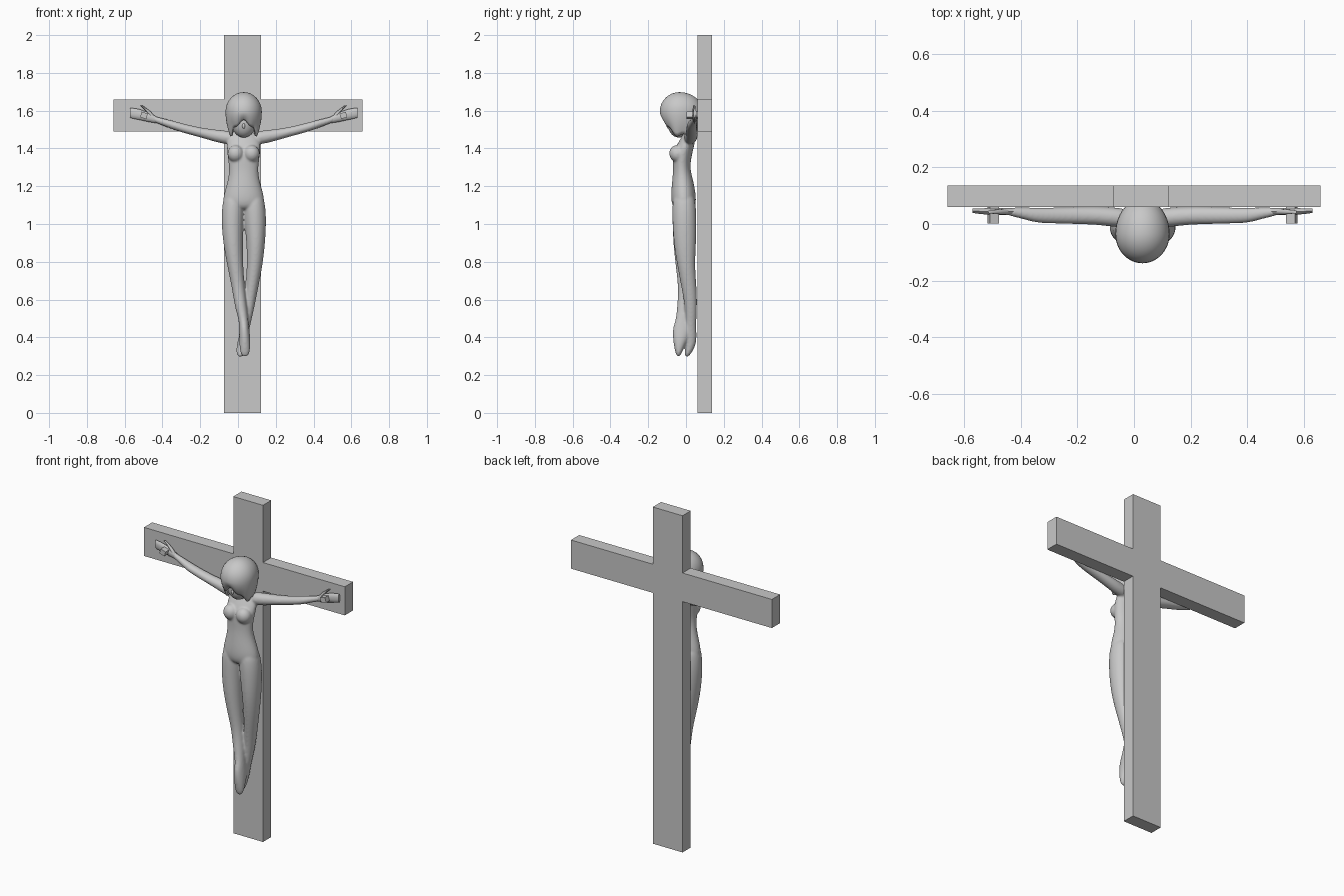
import bpy, bmesh, math
from mathutils import Matrix, Vector

cube = bpy.data.objects.get("Cube")
if cube:
    bpy.data.objects.remove(cube)

CX = 0.03  # centre line of the figure

grey = bpy.data.materials.new("light stone grey")
grey.use_nodes = True
colour = (0.58, 0.58, 0.58, 1)
grey.diffuse_color = colour
grey.node_tree.nodes["Principled BSDF"].inputs["Base Color"].default_value = colour


def finish(name, bm, smooth=True):
    bmesh.ops.recalc_face_normals(bm, faces=bm.faces)
    for f in bm.faces:
        f.smooth = smooth
    mesh = bpy.data.meshes.new(name)
    bm.to_mesh(mesh)
    bm.free()
    mesh.materials.append(grey)
    ob = bpy.data.objects.new(name, mesh)
    bpy.context.collection.objects.link(ob)
    return ob


def loft(bm, sections, axis="z", n=16):
    """Closed tube through (x, y, z, r, ry) ellipses lying across one axis."""
    rings = []
    for x, y, z, r, ry in sections:
        ring = []
        for i in range(n):
            a = math.tau * i / n
            u, v = r * math.cos(a), ry * math.sin(a)
            off = Vector((u, v, 0)) if axis == "z" else Vector((0, v, u))
            ring.append(bm.verts.new(Vector((x, y, z)) + off))
        rings.append(ring)
    for a, b in zip(rings, rings[1:]):
        for i in range(n):
            j = (i + 1) % n
            bm.faces.new((a[i], a[j], b[j], b[i]))
    bm.faces.new(rings[0])
    bm.faces.new(rings[-1])


def ball(bm, centre, radii, tilt=0):
    m = Matrix.Translation(centre) @ Matrix.Rotation(tilt, 4, "X") @ Matrix.Diagonal((*radii, 1))
    bmesh.ops.create_uvsphere(bm, u_segments=24, v_segments=14, radius=1, matrix=m)


# Cross: one outline, extruded backwards
bm = bmesh.new()
L, R, E, LOW, HIGH = -0.073, 0.122, 0.66, 1.49, 1.66
outline = [(L, 0), (R, 0), (R, LOW), (E, LOW), (E, HIGH), (R, HIGH),
           (R, 2), (L, 2), (L, HIGH), (-E, HIGH), (-E, LOW), (L, LOW)]
face = bm.faces.new([bm.verts.new((x, 0.06, z)) for x, z in outline])
ext = bmesh.ops.extrude_face_region(bm, geom=[face])
bmesh.ops.translate(bm, vec=(0, 0.077, 0),
                    verts=[v for v in ext["geom"] if isinstance(v, bmesh.types.BMVert)])
finish("cross", bm, smooth=False)

# Body: torso, legs and arms fused into one skin
bm = bmesh.new()
torso = [(1.56, -0.01, 0.026, 0.026), (1.50, 0.01, 0.03, 0.03),
         (1.475, 0.02, 0.075, 0.034), (1.43, 0.002, 0.093, 0.046),
         (1.37, -0.02, 0.089, 0.053), (1.30, -0.024, 0.077, 0.044),
         (1.24, -0.018, 0.082, 0.055), (1.17, -0.014, 0.104, 0.066),
         (1.11, -0.012, 0.116, 0.068), (1.07, -0.008, 0.09, 0.05)]
loft(bm, [(CX, y, z, rx, ry) for z, y, rx, ry in torso])
for side in (-1, 1):
    ball(bm, (CX + side * 0.042, -0.046, 1.372), (0.044, 0.043, 0.046), tilt=0.3)

# Right leg crosses in front, left leg behind
right_leg = [(-0.02, -0.012, 1.17, 0.05, 0.052), (-0.025, -0.01, 1.1, 0.06, 0.064),
             (-0.03, -0.008, 1.02, 0.06, 0.065), (-0.027, -0.008, 0.9, 0.053, 0.061),
             (-0.015, -0.008, 0.78, 0.043, 0.048), (0.002, -0.004, 0.66, 0.034, 0.036),
             (0.015, -0.01, 0.56, 0.033, 0.038), (0.03, -0.02, 0.49, 0.025, 0.034),
             (0.033, -0.015, 0.445, 0.028, 0.06), (0.037, -0.034, 0.37, 0.031, 0.034),
             (0.037, -0.041, 0.293, 0.024, 0.01)]
left_leg = [(0.08, -0.012, 1.17, 0.05, 0.052), (0.086, -0.01, 1.1, 0.06, 0.064),
            (0.091, -0.008, 1.02, 0.06, 0.065), (0.095, -0.006, 0.9, 0.05, 0.061),
            (0.089, 0.0, 0.78, 0.042, 0.047), (0.073, 0.017, 0.66, 0.034, 0.041),
            (0.058, 0.027, 0.56, 0.03, 0.033), (0.042, 0.026, 0.46, 0.022, 0.027),
            (0.03, 0.022, 0.41, 0.025, 0.036), (0.018, 0.024, 0.35, 0.028, 0.029),
            (0.012, 0.002, 0.293, 0.022, 0.011)]
loft(bm, right_leg)
loft(bm, left_leg)

arm = [(0.04, 0.02, 1.452, 0.034, 0.033), (0.10, 0.024, 1.459, 0.037, 0.036),
       (0.16, 0.03, 1.469, 0.032, 0.033), (0.24, 0.03, 1.487, 0.026, 0.031),
       (0.32, 0.03, 1.507, 0.025, 0.029), (0.38, 0.031, 1.525, 0.024, 0.028),
       (0.43, 0.04, 1.541, 0.019, 0.02), (0.49, 0.045, 1.56, 0.017, 0.014)]
for side in (-1, 1):
    loft(bm, [(CX + side * d, *rest) for d, *rest in arm], axis="x")
body = finish("body", bm)
body.modifiers.new("rounding", "SUBSURF").levels = 2
body.modifiers["rounding"].render_levels = 2
skin = body.modifiers.new("skin", "REMESH")
skin.mode = "VOXEL"
skin.voxel_size = 0.005
skin.use_smooth_shade = True
soften = body.modifiers.new("soften", "SMOOTH")
soften.factor = 0.5
soften.iterations = 12

# Hands: flat palm, fingers and raised thumb, each with a square nail
palm = [(0.455, 0.044, 1.549, 0.016, 0.013), (0.505, 0.045, 1.566, 0.025, 0.013),
        (0.55, 0.045, 1.579, 0.028, 0.012), (0.575, 0.045, 1.584, 0.028, 0.01),
        (0.602, 0.047, 1.589, 0.026, 0.008)]
thumb = [(0.475, 0.044, 1.56, 0.014, 0.01), (0.505, 0.043, 1.597, 0.011, 0.009),
         (0.54, 0.043, 1.627, 0.006, 0.006)]
for side, label in ((-1, "right"), (1, "left")):
    bm = bmesh.new()
    for part, axis in ((palm, "x"), (thumb, "z")):
        loft(bm, [(CX + side * d, *rest) for d, *rest in part], axis, n=10)
    finish(label + "_hand", bm)
    bm = bmesh.new()
    bmesh.ops.create_cube(bm, size=1, matrix=Matrix.Translation((CX + side * 0.528, 0.032, 1.575))
                          @ Matrix.Rotation(-side * 0.3, 4, "Y")
                          @ Matrix.Diagonal((0.034, 0.06, 0.03, 1)))
    finish(label + "_nail", bm, smooth=False)

# Head: bowed face with a small nose
bm = bmesh.new()
ball(bm, (CX, -0.03, 1.545), (0.068, 0.066, 0.088), tilt=-0.2)
ball(bm, (CX, -0.092, 1.52), (0.008, 0.01, 0.015), tilt=-0.25)
finish("head", bm)

# Hair: a bob, fuller at the back, with a fringe above the face
bm = bmesh.new()
SEG, DOME, DROP = 48, 8, 6
centre = Vector((CX, -0.035, 1.595))
rings = []
for k in range(1, DOME + DROP + 1):
    ring = []
    for i in range(SEG):
        a = math.tau * i / SEG
        front = max(0, math.cos(a))
        depth = 0.104 if math.cos(a) > 0 else 0.125
        hem = 1.468 + 0.075 * front ** 2 + 0.008 * math.cos(7 * a)
        if k <= DOME:
            t = math.pi / 2 * k / DOME
            r, z = math.sin(t), centre.z + 0.103 * math.cos(t)
        else:
            s = (k - DOME) / DROP
            r, z = 1 - 0.26 * s * s, centre.z + (hem - centre.z) * s
        ring.append(bm.verts.new((CX + 0.096 * r * math.sin(a),
                                  centre.y - depth * r * math.cos(a), z)))
    rings.append(ring)
top = bm.verts.new(centre + Vector((0, 0, 0.103)))
for i in range(SEG):
    j = (i + 1) % SEG
    bm.faces.new((top, rings[0][i], rings[0][j]))
    for a, b in zip(rings, rings[1:]):
        bm.faces.new((a[i], b[i], b[j], a[j]))
hair = finish("hair", bm)
thick = hair.modifiers.new("thickness", "SOLIDIFY")
thick.thickness = 0.012
thick.offset = -1

# Keep hard edges crisp on the small smooth parts
bpy.ops.object.select_all(action="DESELECT")
for name in ("right_hand", "left_hand", "head"):
    ob = bpy.data.objects[name]
    ob.select_set(True)
    bpy.context.view_layer.objects.active = ob
bpy.ops.object.shade_smooth_by_angle(angle=math.radians(40))
